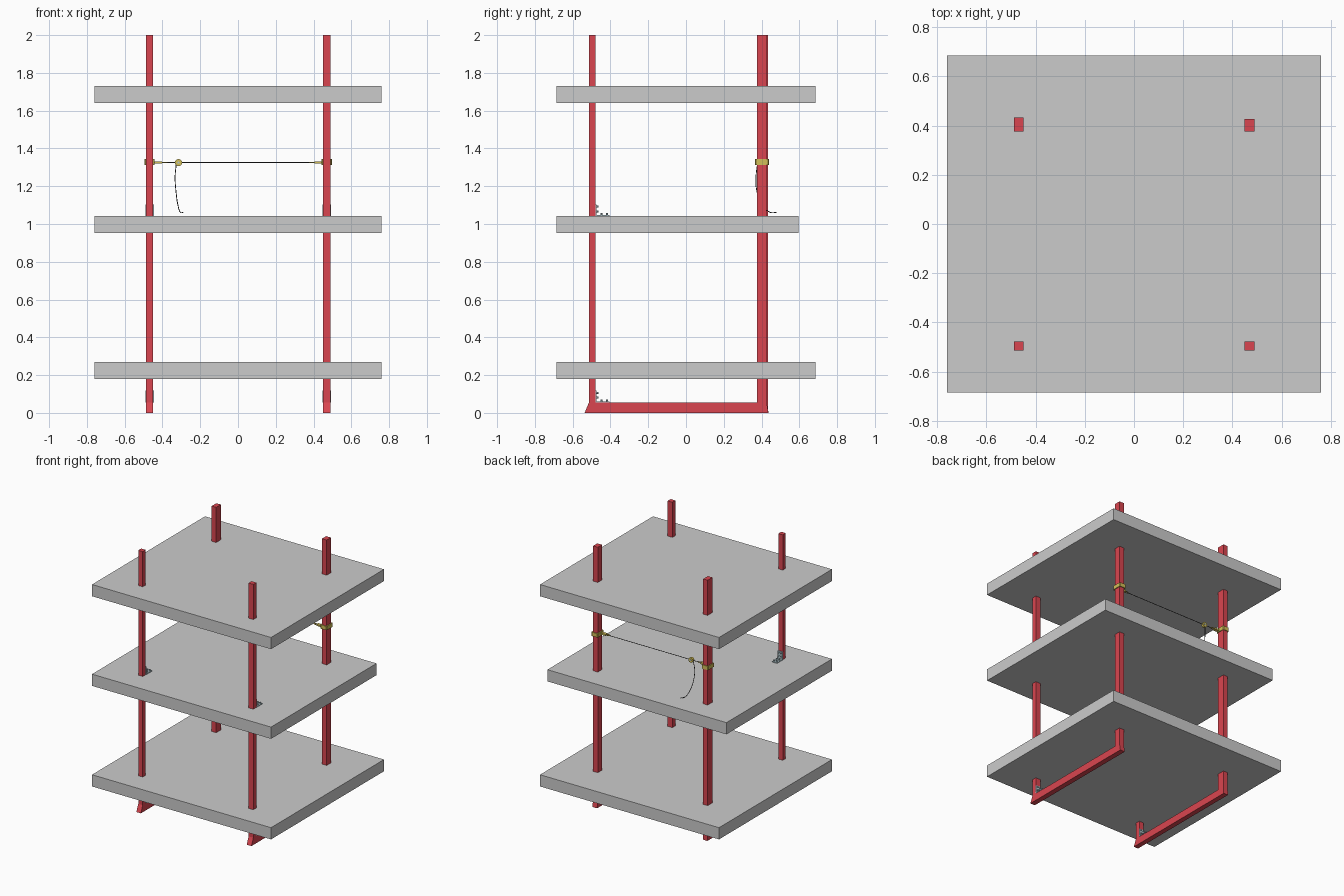
import bpy, bmesh, math
from mathutils import Vector

if "Cube" in bpy.data.objects:
    bpy.data.objects.remove(bpy.data.objects["Cube"])


def mat(name, col):
    m = bpy.data.materials.new(name)
    m.diffuse_color = (*col, 1)
    m.use_nodes = True
    m.node_tree.nodes["Principled BSDF"].inputs["Base Color"].default_value = m.diffuse_color
    return m


RED = mat("red_paint", (0.70, 0.06, 0.08))
YELLOW = mat("yellow_strap", (0.65, 0.52, 0.10))
STEEL = mat("steel", (0.45, 0.58, 0.62))
DARK = mat("dark_cord", (0.06, 0.06, 0.06))


def finish(name, bm, material=None):
    bmesh.ops.recalc_face_normals(bm, faces=bm.faces)
    me = bpy.data.meshes.new(name)
    bm.to_mesh(me)
    bm.free()
    ob = bpy.data.objects.new(name, me)
    bpy.context.collection.objects.link(ob)
    if material:
        me.materials.append(material)
    return ob


def box(name, x0, x1, y0, y1, z0, z1, material=None):
    bm = bmesh.new()
    bmesh.ops.create_cube(bm, size=1)
    for v in bm.verts:
        v.co = ((x0 + x1) / 2 + v.co.x * (x1 - x0),
                (y0 + y1) / 2 + v.co.y * (y1 - y0),
                (z0 + z1) / 2 + v.co.z * (z1 - z0))
    return finish(name, bm, material)


def extrude(name, pts, offset, material):
    bm = bmesh.new()
    f = bm.faces.new([bm.verts.new(p) for p in pts])
    r = bmesh.ops.extrude_face_region(bm, geom=[f])
    bmesh.ops.translate(bm, vec=offset, verts=[g for g in r["geom"] if isinstance(g, bmesh.types.BMVert)])
    bm.faces.ensure_lookup_table()
    return finish(name, bm, material)


def disc(name, centre, radius, depth, axis, material, seg=16):
    bm = bmesh.new()
    bmesh.ops.create_cone(bm, cap_ends=True, segments=seg, radius1=radius, radius2=radius, depth=depth)
    q = Vector((0, 0, 1)).rotation_difference(Vector(axis))
    for v in bm.verts:
        v.co = q @ v.co + Vector(centre)
    return finish(name, bm, material)


def wire(name, pts, radius, material, smooth=True, cyclic=False):
    cu = bpy.data.curves.new(name, 'CURVE')
    cu.dimensions = '3D'
    cu.bevel_depth = radius
    cu.bevel_resolution = 2
    cu.use_fill_caps = True
    sp = cu.splines.new('BEZIER' if smooth else 'POLY')
    pool = sp.bezier_points if smooth else sp.points
    pool.add(len(pts) - 1)
    for p, co in zip(pool, pts):
        if smooth:
            p.co = co
            p.handle_left_type = p.handle_right_type = 'AUTO'
        else:
            p.co = (*co, 1)
    sp.use_cyclic_u = cyclic
    cu.materials.append(material)
    ob = bpy.data.objects.new(name, cu)
    bpy.context.collection.objects.link(ob)


# Shelves (the middle one is shallower at the back)
for name, z, back in (("bottom_shelf", 0.18, 0.685), ("middle_shelf", 0.952, 0.595), ("top_shelf", 1.64, 0.685)):
    box(name, -0.76, 0.76, -0.685, back, z, z + 0.09)

# Side frames: two posts joined by a floor rail with splayed ends
for side, x0, x1, back in (("left", -0.487, -0.449, 0.433), ("right", 0.450, 0.490, 0.427)):
    prof = [(-0.537, 0), (0.436, 0), (back, 0.055), (back, 2), (0.376, 2), (0.376, 0.055),
            (-0.478, 0.055), (-0.478, 2), (-0.514, 2), (-0.514, 0.055)]
    extrude(side + "_frame", [(x0, y, z) for y, z in prof], Vector((x1 - x0, 0, 0)), RED)


# Angle brackets behind the front posts
def bracket(name, x, z):
    w, t, y = 0.022, 0.005, -0.478
    prof = [(y, z), (y + 0.073, z), (y + 0.073, z + t), (y + t, z + t), (y + t, z + 0.062), (y, z + 0.062)]
    extrude(name, [(x - w, a, b) for a, b in prof], Vector((2 * w, 0, 0)), STEEL)
    for i, dx in enumerate((-0.011, 0.011)):
        for j, d in enumerate((0.03, 0.06)):
            disc(f"{name}_floor_screw_{i}{j}", (x + dx, y + d, z + 0.01), 0.005, 0.012, (0, 0, 1), STEEL, 10)
        for j, d in enumerate((0.025, 0.05)):
            disc(f"{name}_wall_screw_{i}{j}", (x + dx, y + 0.009, z + d), 0.005, 0.01, (0, 1, 0), STEEL, 10)


for side, x in (("left", -0.468), ("right", 0.470)):
    bracket(side + "_lower_bracket", x, 0.056)
    bracket(side + "_middle_bracket", x, 1.042)

# Strap bands wrapped round the back posts, with tabs and hooks facing inward
ZC, YC = 1.328, 0.385
for side, cx, s in (("left", -0.468, 1), ("right", 0.470, -1)):
    bm = bmesh.new()
    loops = []
    for grow, z in ((0.006, ZC - .015), (0.006, ZC + .015), (0, ZC + .015), (0, ZC - .015)):
        a, y0, y1, c = 0.021 + grow, 0.371 - grow, 0.434 + grow, 0.005
        ring = [(-a + c, y0), (a - c, y0), (a, y0 + c), (a, y1 - c),
                (a - c, y1), (-a + c, y1), (-a, y1 - c), (-a, y0 + c)]
        loops.append([bm.verts.new((cx + x, y, z)) for x, y in ring])
    for k in range(4):
        a, b = loops[k], loops[(k + 1) % 4]
        for i in range(8):
            j = (i + 1) % 8
            bm.faces.new((a[i], a[j], b[j], b[i]))
    finish(side + "_strap_band", bm, YELLOW)
    xs = sorted((cx + s * 0.02, cx + s * 0.065))
    box(side + "_strap_tab", *xs, YC - 0.012, YC + 0.012, ZC - 0.008, ZC + 0.004, YELLOW)
    ring = [(cx + s * (0.075 + 0.018 * math.cos(t)), YC + 0.008 * math.sin(t), ZC - 0.002)
            for t in [math.tau * i / 16 for i in range(16)]]
    wire(side + "_hook_ring", ring, 0.003, YELLOW, False, True)

# Cord pulley and tight line between the posts
disc("pulley", (-0.315, YC, ZC - 0.003), 0.019, 0.018, (0, 1, 0), YELLOW, 20)
disc("pulley_pin", (-0.315, YC, ZC - 0.003), 0.006, 0.026, (0, 1, 0), STEEL, 12)
wire("tight_cord", [(-0.38, YC, ZC - 0.003), (0.385, YC, ZC - 0.003)], 0.0022, DARK, False)

# Loose tail hanging down onto the middle shelf
wire("cord_tail", [(-0.327, 0.378, 1.315), (-0.333, 0.371, 1.25), (-0.328, 0.376, 1.17),
                   (-0.318, 0.405, 1.10), (-0.305, 0.445, 1.062), (-0.29, 0.482, 1.062)], 0.0022, DARK)
